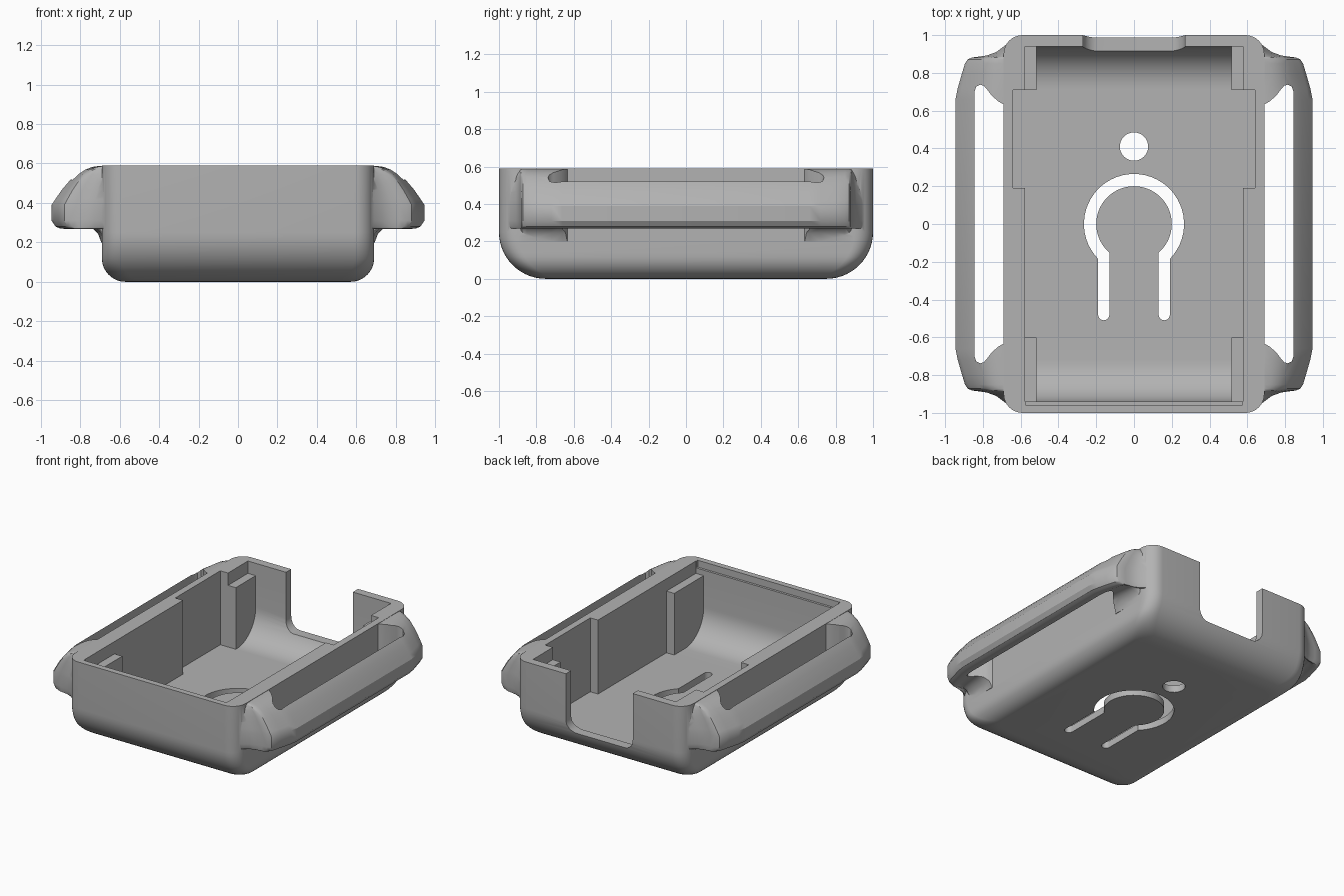
import bpy, bmesh
from math import sin, cos, pi, sqrt, radians

if "Cube" in bpy.data.objects:
    bpy.data.objects.remove(bpy.data.objects["Cube"], do_unlink=True)

grey = bpy.data.materials.new("plain grey")
grey.use_nodes = True
colour = (0.45, 0.45, 0.45, 1)
grey.diffuse_color = colour
grey.node_tree.nodes["Principled BSDF"].inputs["Base Color"].default_value = colour


def loft(name, rings):
    """Skin a list of equal closed rings and cap both ends."""
    bm = bmesh.new()
    loops = [[bm.verts.new(p) for p in ring] for ring in rings]
    n = len(loops[0])
    for a, b in zip(loops, loops[1:]):
        for i in range(n):
            j = (i + 1) % n
            bm.faces.new((a[i], a[j], b[j], b[i]))
    bm.faces.new(loops[0])
    bm.faces.new(loops[-1])
    bmesh.ops.recalc_face_normals(bm, faces=bm.faces)
    mesh = bpy.data.meshes.new(name)
    bm.to_mesh(mesh)
    bm.free()
    mesh.materials.append(grey)
    obj = bpy.data.objects.new(name, mesh)
    bpy.context.collection.objects.link(obj)
    return obj


def prism(name, points, axis, lo, hi):
    """Extrude a 2D outline along one axis."""
    def place(p, t):
        q = list(p)
        q.insert("xyz".index(axis), t)
        return q
    return loft(name, [[place(p, t) for p in points] for t in (lo, hi)])


def box(name, x, y0, y1, z0, z1):
    return prism(name, [(-x, y0), (x, y0), (x, y1), (-x, y1)], "z", z0, z1)


def arc(cx, cy, r, start, end, steps=8):
    return [(cx + r * cos(radians(start + (end - start) * i / steps)),
             cy + r * sin(radians(start + (end - start) * i / steps)))
            for i in range(steps + 1)]


def combine(target, other, operation):
    mod = target.modifiers.new(operation.lower(), "BOOLEAN")
    mod.operation = operation
    mod.solver = "EXACT"
    mod.object = other
    bpy.context.view_layer.objects.active = target
    bpy.ops.object.modifier_apply(modifier=mod.name)
    bpy.data.objects.remove(other, do_unlink=True)


# Outer shell: rounded rectangle with a wider curve under the front and back
HX, HY, TOP, FLOOR = 0.69, 1.0, 0.59, 0.05
RX, RY, CORNER = 0.12, 0.25, 0.1


def inset(r, z):
    return 0 if z >= r else r - sqrt(r * r - (r - z) ** 2)


def shell_ring(z):
    x, y = HX - inset(RX, z) - CORNER, HY - inset(RY, z) - CORNER
    ring = []
    for sx, sy, a in ((1, 1, 0), (-1, 1, 90), (-1, -1, 180), (1, -1, 270)):
        ring += arc(sx * x, sy * y, CORNER, a, a + 90)
    return [(px, py, z) for px, py in ring]


levels = [RY * (1 - cos(i * pi / 28)) for i in range(15)] + [TOP]
case = loft("watch_case", [shell_ring(z) for z in levels])

# Strap arms: one cross-section, stretched outward to follow the plan
section = [(0.6, 0.588), (0.70, 0.588), (0.74, 0.582), (0.78, 0.568), (0.82, 0.545),
           (0.86, 0.505), (0.89, 0.47), (0.925, 0.42), (0.945, 0.39), (0.945, 0.31),
           (0.925, 0.28), (0.90, 0.27), (0.87, 0.268), (0.83, 0.283), (0.78, 0.288),
           (0.74, 0.275), (0.71, 0.245), (0.693, 0.2), (0.6, 0.17)]
stations = [(0.66, 0.945), (0.72, 0.933), (0.80, 0.91), (0.85, 0.895), (0.872, 0.88),
            (0.882, 0.855), (0.886, 0.82), (0.892, 0.78), (0.91, 0.73),
            (0.94, 0.69), (0.965, 0.655), (0.98, 0.62)]
stations = [(-y, x) for y, x in reversed(stations)] + stations
slot_end = [(0.685, 0.63), (0.72, 0.65), (0.755, 0.682), (0.78, 0.715), (0.795, 0.732),
            (0.815, 0.738), (0.835, 0.728), (0.845, 0.70)]
for side in (1, -1):
    arm = loft("strap_arm", [[(side * (0.6 + (px - 0.6) * (xo - 0.6) / 0.345), y, pz)
                              for px, pz in section] for y, xo in stations])
    slot = [(side * x, y) for x, y in slot_end]
    slot += [(x, -y) for x, y in reversed(slot)]
    combine(arm, prism("strap_slot", slot, "z", 0.05, 0.8), "DIFFERENCE")
    combine(case, arm, "UNION")

# Main cavity, curved up at the front and back
IR, IY = 0.22, 0.94
hollow = [(-IY, 0.8)] + arc(-IY + IR, FLOOR + IR, IR, 180, 270, 12)
hollow += arc(IY - IR, FLOOR + IR, IR, 270, 360, 12) + [(IY, 0.8)]
combine(case, prism("cavity", hollow, "x", -0.515, 0.515), "DIFFERENCE")

# Space between the corner posts, side recess, post tops and lid groove
for cutter in (box("middle_space", 0.578, -0.6, 0.71, FLOOR, 0.8),
               box("side_recess", 0.64, 0.19, 0.71, FLOOR, 0.8),
               box("post_tops", 0.578, -IY, IY, 0.5, 0.8),
               box("lid_groove", 0.575, -0.957, -0.9, 0.54, 0.8)):
    combine(case, cutter, "DIFFERENCE")

# Back opening with rounded lower corners
opening = [(-0.27, 0.8)] + arc(-0.19, 0.25, 0.08, 180, 270)
opening += arc(0.19, 0.25, 0.08, 270, 360) + [(0.27, 0.8)]
combine(case, prism("back_opening", opening, "y", 0.85, 1.1), "DIFFERENCE")

# Spring button slot in the floor and the round hole behind it
button = arc(0, 0, 0.265, -44.2, 224.2, 40)
button += arc(-0.16, -0.48, 0.03, 180, 360)
button += arc(0, 0, 0.2, 229.5, -49.5, 40)
button += arc(0.16, -0.48, 0.03, 180, 360)
combine(case, prism("button_slot", button, "z", -0.1, 0.2), "DIFFERENCE")
hole = arc(0, 0.41, 0.075, 0, 360, 32)[:-1]
combine(case, prism("round_hole", hole, "z", -0.1, 0.2), "DIFFERENCE")

bpy.ops.object.select_all(action="DESELECT")
case.select_set(True)
bpy.context.view_layer.objects.active = case
bpy.ops.object.shade_smooth_by_angle(angle=radians(32))
